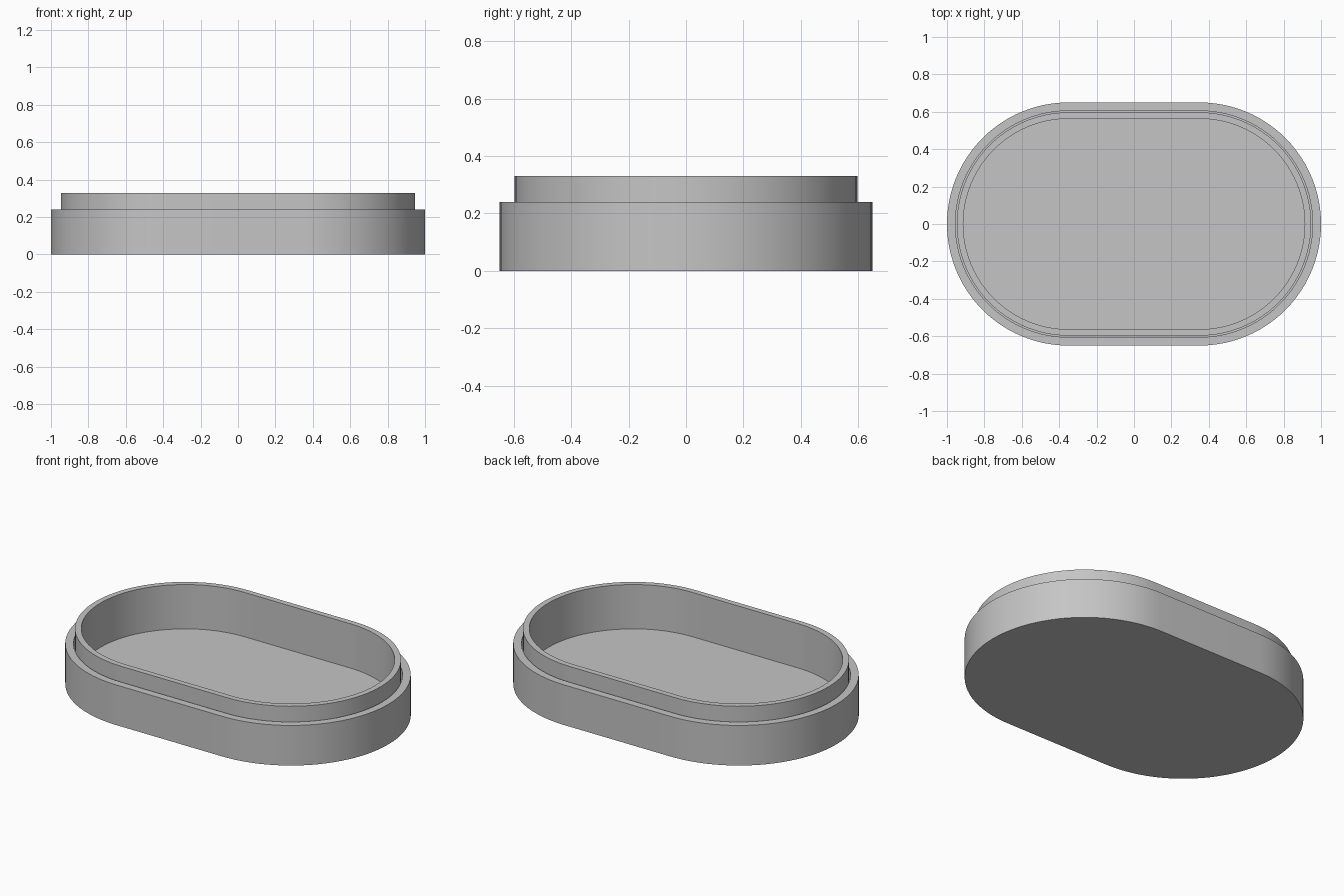
import bpy, bmesh, math

cube = bpy.data.objects.get("Cube")
if cube:
    bpy.data.objects.remove(cube, do_unlink=True)

HALF_STRAIGHT = 0.35   # distance of the end arc centres from the middle
RADIUS = 0.65          # outer end radius
ARC_STEPS = 48

grey = bpy.data.materials.new("light grey")
grey.use_nodes = True
colour = (0.56, 0.56, 0.56, 1)
grey.diffuse_color = colour
grey.node_tree.nodes["Principled BSDF"].inputs["Base Color"].default_value = colour


def outline(inset, z):
    """Points of a rounded-end outline, inset from the outer wall."""
    r = RADIUS - inset
    points = []
    for side in (1, -1):
        for i in range(ARC_STEPS + 1):
            a = math.pi * (i / ARC_STEPS - 0.5)
            points.append((side * (HALF_STRAIGHT + r * math.cos(a)),
                           side * r * math.sin(a), z))
    return points


def sweep(name, profile, closed):
    """Skin a profile of (inset, z) around the outline; cap it unless closed."""
    bm = bmesh.new()
    rings = [[bm.verts.new(p) for p in outline(*step)] for step in profile]
    pairs = list(zip(rings, rings[1:]))
    if closed:
        pairs.append((rings[-1], rings[0]))
    else:
        bm.faces.new(rings[0])
        bm.faces.new(rings[-1])
    for lower, upper in pairs:
        for i in range(len(lower)):
            j = (i + 1) % len(lower)
            bm.faces.new((lower[i], lower[j], upper[j], upper[i]))
    bmesh.ops.recalc_face_normals(bm, faces=bm.faces)
    mesh = bpy.data.meshes.new(name)
    bm.to_mesh(mesh)
    bm.free()
    mesh.materials.append(grey)
    obj = bpy.data.objects.new(name, mesh)
    bpy.context.collection.objects.link(obj)
    bpy.ops.object.select_all(action='DESELECT')
    obj.select_set(True)
    bpy.context.view_layer.objects.active = obj
    bpy.ops.object.shade_smooth_by_angle(angle=math.radians(30))
    return obj


# Tray: outer wall, rim, ledge for the lip, inner wall and floor
sweep("tray_body", [(0, 0), (0, 0.24), (0.045, 0.24), (0.045, 0.17),
                    (0.087, 0.17), (0.087, 0.065)], closed=False)

# Raised lip standing on the ledge, with a fine gap to the outer wall
sweep("inner_lip", [(0.053, 0.17), (0.053, 0.33), (0.087, 0.33),
                    (0.087, 0.17)], closed=True)
